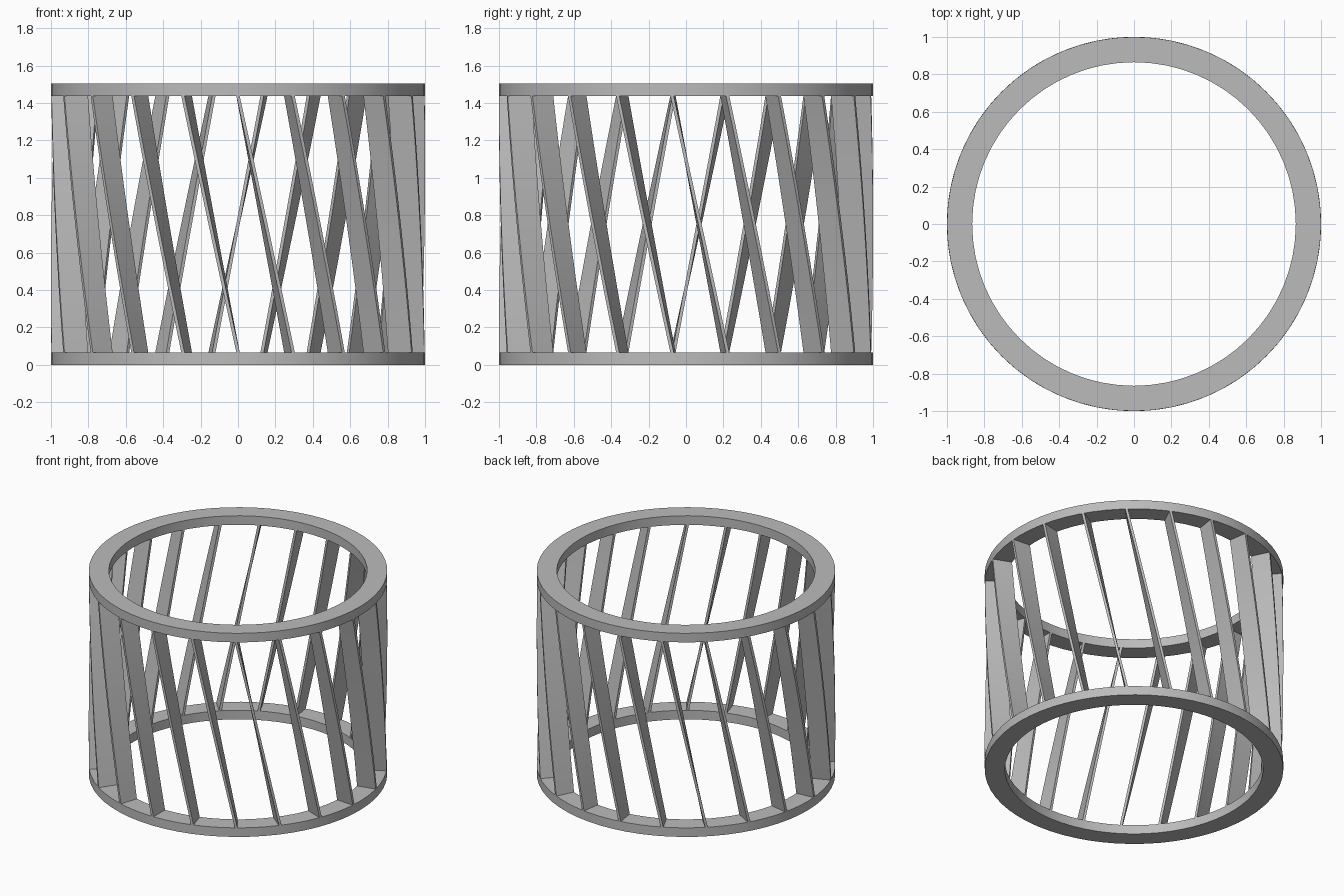
import bpy
import bmesh
from math import sin, cos, tau

OUTER, INNER = 1.0, 0.865
HEIGHT, RING_H = 1.505, 0.067
SLATS, STEPS, THICK = 21, 12, 0.018

cube = bpy.data.objects.get("Cube")
if cube:
    bpy.data.objects.remove(cube, do_unlink=True)

grey = bpy.data.materials.new("plain grey")
grey.use_nodes = True
colour = (0.5, 0.5, 0.5, 1)
grey.diffuse_color = colour
grey.node_tree.nodes["Principled BSDF"].inputs["Base Color"].default_value = colour


def finish(bm, name):
    bmesh.ops.recalc_face_normals(bm, faces=bm.faces)
    mesh = bpy.data.meshes.new(name)
    bm.to_mesh(mesh)
    bm.free()
    mesh.materials.append(grey)
    obj = bpy.data.objects.new(name, mesh)
    bpy.context.collection.objects.link(obj)
    bpy.ops.object.select_all(action='DESELECT')
    obj.select_set(True)
    bpy.context.view_layer.objects.active = obj
    bpy.ops.object.shade_smooth_by_angle(angle=0.5)
    return obj


def sweep(bm, sections, closed):
    """Join a row of four-cornered sections into a bar or a closed loop."""
    loops = [[bm.verts.new(p) for p in s] for s in sections]
    pairs = list(zip(loops, loops[1:]))
    if closed:
        pairs.append((loops[-1], loops[0]))
    else:
        bm.faces.new(loops[0])
        bm.faces.new(loops[-1])
    for a, b in pairs:
        for i in range(4):
            j = (i + 1) % 4
            bm.faces.new((a[i], a[j], b[j], b[i]))


def ring(name, z):
    bm = bmesh.new()
    profile = [(INNER, z), (OUTER, z), (OUTER, z + RING_H), (INNER, z + RING_H)]
    angles = [tau * i / 64 for i in range(64)]
    sweep(bm, [[(r * cos(a), r * sin(a), h) for r, h in profile] for a in angles], True)
    finish(bm, name)


def slat(name, start):
    """A radial blade that turns by one slat spacing on its way up."""
    bm = bmesh.new()
    sections = []
    for i in range(STEPS + 1):
        t = i / STEPS
        a = start - t * tau / SLATS
        z = RING_H + t * (HEIGHT - 2 * RING_H)
        h = THICK / 2
        corners = [(INNER, -h), (OUTER, -h), (OUTER, h), (INNER, h)]
        sections.append([(r * cos(a) - s * sin(a), r * sin(a) + s * cos(a), z)
                         for r, s in corners])
    sweep(bm, sections, False)
    finish(bm, name)


# Rings at the foot and the rim
ring("bottom_ring", 0)
ring("top_ring", HEIGHT - RING_H)

# Twisted slats between them
for k in range(SLATS):
    slat(f"slat_{k + 1}", -tau / 4 + k * tau / SLATS)
